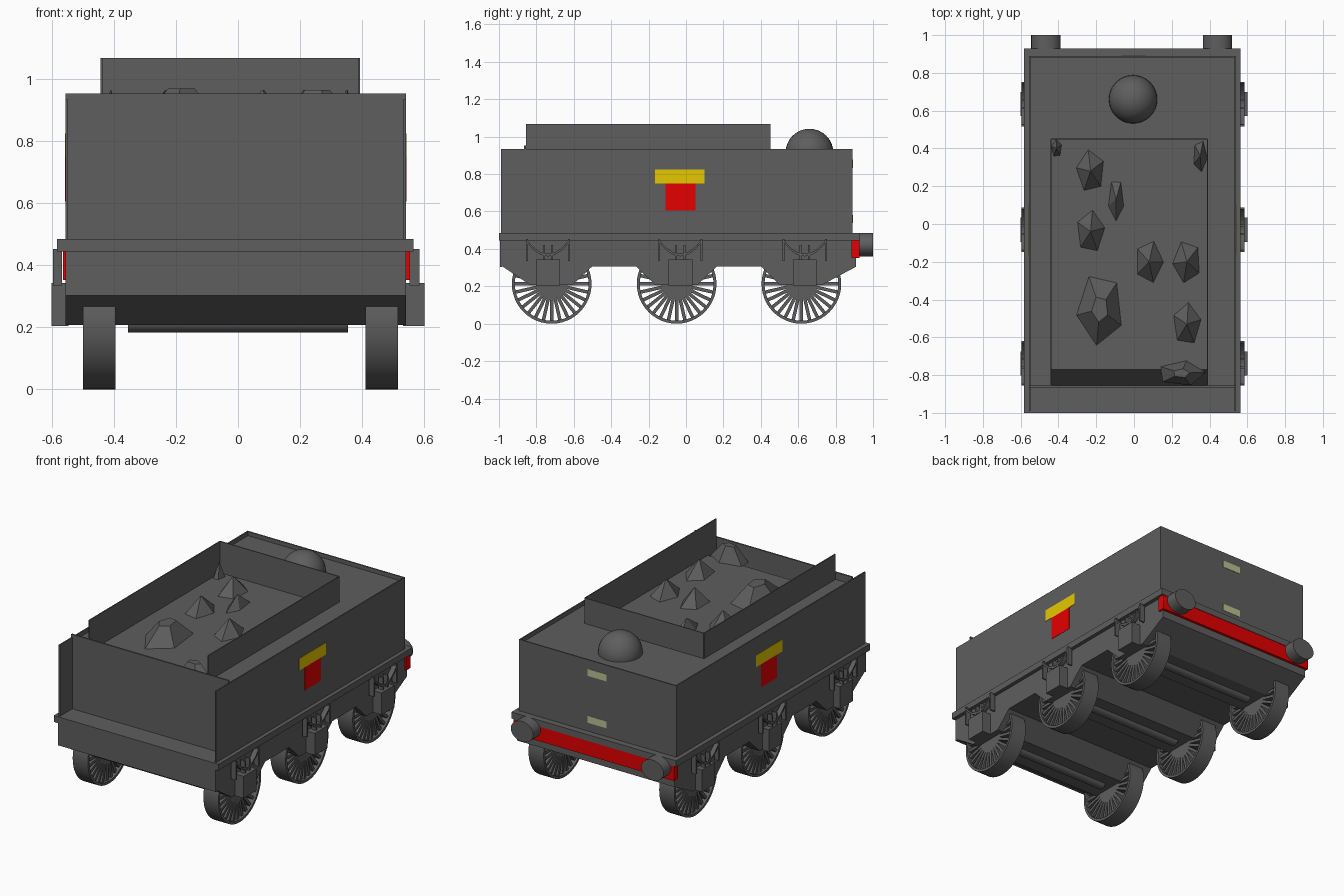
import bpy, bmesh, math, random
from mathutils import Matrix, Vector

if "Cube" in bpy.data.objects:
    bpy.data.objects.remove(bpy.data.objects["Cube"])
random.seed(4)


def material(name, rgb):
    m = bpy.data.materials.new(name)
    m.use_nodes = True
    m.diffuse_color = (*rgb, 1)
    m.node_tree.nodes["Principled BSDF"].inputs["Base Color"].default_value = (*rgb, 1)
    return m


GREY = material("dark grey", (0.112, 0.112, 0.112))
RED = material("red", (0.78, 0, 0))
YELLOW = material("yellow", (0.78, 0.58, 0))
PALE = material("pale yellow", (0.5, 0.53, 0.28))


def finish(name, bm, mat):
    bmesh.ops.recalc_face_normals(bm, faces=bm.faces)
    mesh = bpy.data.meshes.new(name)
    bm.to_mesh(mesh)
    bm.free()
    mesh.materials.append(mat)
    ob = bpy.data.objects.new(name, mesh)
    bpy.context.collection.objects.link(ob)
    return ob


def add_box(bm, xs, ys, zs):
    lo, hi = Vector((xs[0], ys[0], zs[0])), Vector((xs[1], ys[1], zs[1]))
    mat = Matrix.Translation((lo + hi) / 2) @ Matrix.Diagonal((*(hi - lo), 1))
    bmesh.ops.create_cube(bm, size=1, matrix=mat)


def box(name, xs, ys, zs, mat=GREY):
    bm = bmesh.new()
    add_box(bm, xs, ys, zs)
    return finish(name, bm, mat)


def add_prism(bm, profile, x0, x1):
    """Extrude a (y, z) outline from x0 to x1."""
    face = bm.faces.new([bm.verts.new((x0, y, z)) for y, z in profile])
    out = bmesh.ops.extrude_face_region(bm, geom=[face])["geom"]
    bmesh.ops.translate(bm, vec=(x1 - x0, 0, 0),
                        verts=[v for v in out if isinstance(v, bmesh.types.BMVert)])


def smooth(ob):
    bpy.ops.object.select_all(action='DESELECT')
    bpy.context.view_layer.objects.active = ob
    ob.select_set(True)
    bpy.ops.object.shade_smooth_by_angle(angle=math.radians(30))


L, R = -0.556, 0.541           # body sides
BL, BR = -0.44, 0.39           # coal bunker sides
FRONT, BACK = -0.86, 0.89      # body ends
RIM, DECK, COAL, FLOOR = 0.934, 0.908, 0.87, 0.76

# Tank body with deck strips around the bunker
box("tank_body", (L, R), (FRONT, BACK), (0.48, FLOOR))
box("left_deck", (BR, R), (FRONT, BACK), (FLOOR, DECK))
box("right_deck", (L, BL), (FRONT, BACK), (FLOOR, DECK))
box("back_deck", (BL, BR), (0.45, BACK), (FLOOR, DECK))
box("front_plate", (L, R), (FRONT - 0.005, FRONT + 0.005), (0.48, 0.953))
box("back_rim", (L, R), (BACK - 0.008, BACK), (DECK, RIM))
for name, x, s in (("left", R, 1), ("right", L, -1)):
    box(name + "_side_wall", sorted((x - s * 0.008, x)), (-0.99, BACK), (0.48, RIM))

# Bunker walls, open at the front
for name, x in (("left", BR), ("right", BL)):
    box(name + "_bunker_wall", (x - 0.003, x + 0.003), (-0.855, 0.45), (FLOOR, 1.068))
box("back_bunker_wall", (BL, BR), (0.447, 0.453), (FLOOR, 1.068))

# Coal bed and faceted lumps
bm = bmesh.new()
add_prism(bm, [(FRONT, FLOOR), (-0.77, COAL), (0.45, COAL), (0.45, FLOOR)], BL, BR)
finish("coal_bed", bm, GREY)
lumps = [(-0.23, 0.28, 0.08, 0.12, 0.1), (-0.095, 0.13, 0.045, 0.12, 0.08),
         (-0.23, -0.04, 0.08, 0.12, 0.1), (0.08, -0.2, 0.08, 0.12, 0.1),
         (0.28, -0.2, 0.08, 0.12, 0.1), (0.28, -0.53, 0.08, 0.12, 0.1),
         (-0.18, -0.45, 0.13, 0.2, 0.105), (0.25, -0.79, 0.13, 0.07, 0.1),
         (0.35, 0.36, 0.04, 0.09, 0.1), (-0.41, 0.4, 0.03, 0.05, 0.1)]
bm = bmesh.new()
for x, y, rx, ry, h in lumps:
    mat = (Matrix.Translation((x, y, COAL - 0.005 + h / 2)) @ Matrix.Diagonal((rx, ry, 1, 1))
           @ Matrix.Rotation(random.uniform(0, 6), 4, 'Z'))
    top = 0.35 if rx > 0.1 else 0.05
    bmesh.ops.create_cone(bm, cap_ends=True, segments=5, radius1=1, radius2=top,
                          depth=h, matrix=mat)
finish("coal_lumps", bm, GREY)

# Filler dome
bm = bmesh.new()
bmesh.ops.create_uvsphere(bm, u_segments=32, v_segments=16, radius=0.128,
                          matrix=Matrix.Translation((-0.005, 0.66, 0.914)))
smooth(finish("filler_dome", bm, GREY))

# Footplate, full-width underframe and buffer beam
box("footplate", (-0.583, 0.565), (-1, 0.93), (0.445, 0.485))
AXLES = (-0.718, -0.05, 0.617)
outline = [(0.91, 0.445), (-0.995, 0.445), (-0.995, 0.303)]
for y in AXLES:
    start = -0.98 if y < -0.5 else y - 0.215
    end = 0.91 if y > 0.5 else y + 0.215
    outline += [(start, 0.305), (y - 0.115, 0.207), (y + 0.11, 0.207), (end, 0.305)]
bm = bmesh.new()
add_prism(bm, outline, L, R)
finish("underframe", bm, GREY)
box("buffer_beam", (L - 0.008, R + 0.011), (0.885, 0.927), (0.352, 0.445), RED)

# Buffers
for name, x in (("left", 0.442), ("right", -0.466)):
    bm = bmesh.new()
    mat = (Matrix.Translation((x, 0.96, 0.422)) @ Matrix.Diagonal((0.078, 1, 0.064, 1))
           @ Matrix.Rotation(math.pi / 2, 4, 'X'))
    bmesh.ops.create_cone(bm, cap_ends=True, segments=32, radius1=1, radius2=1,
                          depth=0.08, matrix=mat)
    smooth(finish(name + "_buffer", bm, GREY))


# Spoked wheels
def wheel(name, x, y, z=0.213, r=0.213, width=0.105, spokes=28, n=48):
    bm = bmesh.new()
    rings = []
    for rad, dx in ((r, -1), (r, 1), (r - 0.016, 1), (r - 0.016, -1)):
        rings.append([bm.verts.new((x + dx * width / 2, y + rad * math.cos(a), z + rad * math.sin(a)))
                      for a in (math.tau * i / n for i in range(n))])
    for k in range(4):
        a, b = rings[k], rings[(k + 1) % 4]
        for i in range(n):
            j = (i + 1) % n
            bm.faces.new((a[i], a[j], b[j], b[i]))
    for i in range(spokes):
        mat = (Matrix.Translation((x, y, z)) @ Matrix.Rotation(math.tau * i / spokes, 4, 'X')
               @ Matrix.Translation((0, 0, r / 2)) @ Matrix.Diagonal((0.08, 0.018, r - 0.01, 1)))
        bmesh.ops.create_cube(bm, size=1, matrix=mat)
    smooth(finish(name, bm, GREY))


# Axle box, leaf spring and hangers on one side
def suspension(name, s, y):
    bm = bmesh.new()
    frame = R if s > 0 else L
    inner = frame + s * 0.011
    outer = s * 0.59 - 0.006

    def part(x0, x1, ys, zs):
        add_box(bm, sorted((x0, x1)), (y + ys[0], y + ys[1]), zs)

    part(frame - s * 0.01, s * 0.601, (-0.064, 0.064), (0.205, 0.343))
    for d in (-1, 1):
        part(inner, outer, (d * 0.113 - 0.005, d * 0.113 + 0.005), (0.335, 0.452))
        part(inner, outer, (d * 0.022 - 0.005, d * 0.022 + 0.005), (0.34, 0.42))
    arc = [(y + t * 0.113, 0.36 + 0.075 * t * t) for t in (i / 5 for i in range(-5, 6))]
    band = arc + [(p, z + 0.014) for p, z in reversed(arc)]
    add_prism(bm, band, inner, outer)
    finish(name, bm, GREY)


for end, y, sy in zip(("front", "middle", "back"), AXLES, (-0.738, -0.03, 0.635)):
    for side, s, x in (("left", 1, 0.463), ("right", -1, -0.447)):
        wheel(f"{end}_{side}_wheel", x, y)
        suspension(f"{end}_{side}_suspension", s, sy)
    bm = bmesh.new()
    mat = Matrix.Translation((0, y, 0.218)) @ Matrix.Rotation(math.pi / 2, 4, 'Y')
    bmesh.ops.create_cone(bm, cap_ends=True, segments=24, radius1=0.034, radius2=0.034,
                          depth=0.71, matrix=mat)
    smooth(finish(end + "_axle", bm, GREY))

# Painted side panels and back plates
for side, x, s in (("left", R, 1), ("right", L, -1)):
    xs = sorted((x - s * 0.002, x + s * 0.002))
    box(side + "_yellow_panel", xs, (-0.165, 0.1), (0.75, 0.825), YELLOW)
    box(side + "_red_panel", xs, (-0.11, 0.05), (0.605, 0.75), RED)
for name, z in (("upper", 0.855), ("lower", 0.56)):
    box(name + "_back_plate", (-0.07, 0.06), (BACK - 0.002, BACK + 0.002), (z - 0.022, z + 0.022), PALE)
